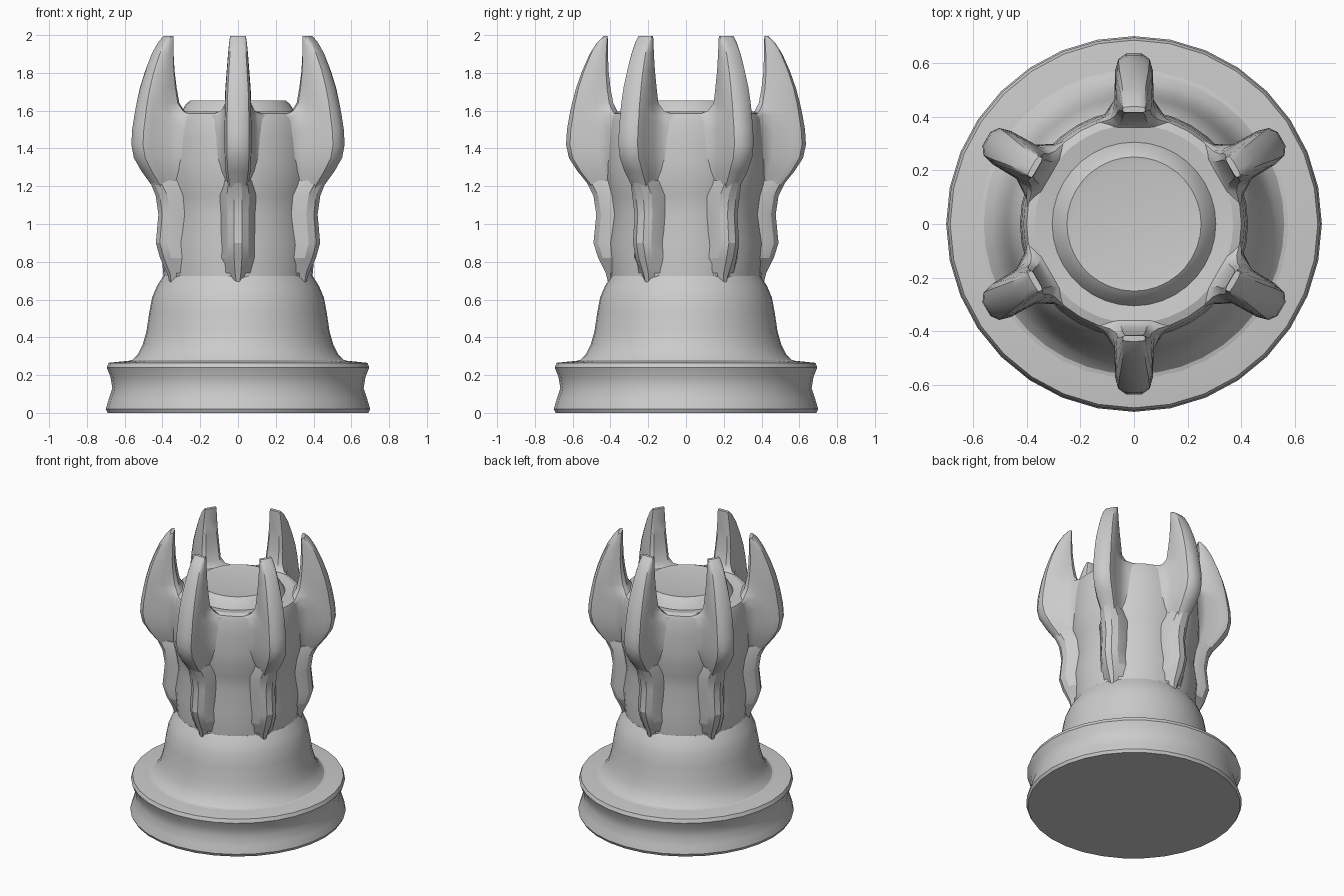
import bpy, bmesh
from math import sin, cos, pi, radians


def finish(name, bm, angle):
    bmesh.ops.recalc_face_normals(bm, faces=bm.faces)
    me = bpy.data.meshes.new(name)
    bm.to_mesh(me)
    bm.free()
    ob = bpy.data.objects.new(name, me)
    bpy.context.collection.objects.link(ob)
    bpy.ops.object.select_all(action='DESELECT')
    ob.select_set(True)
    bpy.context.view_layer.objects.active = ob
    bpy.ops.object.shade_smooth_by_angle(angle=radians(angle))
    return ob


def loft(name, rings, angle):
    """Skin a stack of equally sized point rings and cap both ends."""
    bm = bmesh.new()
    rows = [[bm.verts.new(p) for p in ring] for ring in rings]
    n = len(rows[0])
    for a, b in zip(rows, rows[1:]):
        for i in range(n):
            j = (i + 1) % n
            bm.faces.new((a[i], a[j], b[j], b[i]))
    bm.faces.new(rows[0])
    bm.faces.new(rows[-1])
    return finish(name, bm, angle)


def lathe(name, profile, sides=32, angle=30):
    rings = [[(r * cos(2 * pi * i / sides), r * sin(2 * pi * i / sides), z)
              for i in range(sides)] for r, z in profile]
    return loft(name, rings, angle)


# Foot with a hollowed edge
lathe("foot", [(0.69, 0), (0.70, 0.02), (0.685, 0.07), (0.665, 0.13),
               (0.675, 0.19), (0.695, 0.24), (0.685, 0.265), (0.54, 0.28)])

# Bell-shaped skirt
lathe("skirt", [(0.60, 0.27), (0.56, 0.28), (0.53, 0.31), (0.505, 0.36),
                (0.485, 0.43), (0.47, 0.53), (0.455, 0.61), (0.43, 0.67),
                (0.395, 0.725)], 40)

# Waist and cup, with a shallow groove around the raised disc
lathe("tower", [(0.395, 0.70), (0.395, 0.73), (0.41, 0.90), (0.39, 1.05),
                (0.405, 1.15), (0.42, 1.23), (0.425, 1.32), (0.42, 1.45),
                (0.412, 1.55), (0.40, 1.585), (0.37, 1.595), (0.305, 1.585),
                (0.275, 1.635), (0.25, 1.655), (0.22, 1.65)], 36, 25)


def radial(points, z, a):
    return [(r * cos(a) - t * sin(a), r * sin(a) + t * cos(a), z) for r, t in points]


# Claw sections: height, outer radius, inner radius, half width, root half width
CLAW = [(1.12, 0.47, 0.34, 0.03, 0.05), (1.20, 0.51, 0.34, 0.055, 0.11),
        (1.28, 0.575, 0.34, 0.068, 0.15), (1.35, 0.62, 0.34, 0.072, 0.17),
        (1.42, 0.635, 0.34, 0.073, 0.17), (1.50, 0.63, 0.34, 0.073, 0.165),
        (1.575, 0.617, 0.345, 0.072, 0.15), (1.60, 0.612, 0.365, 0.071, 0.09),
        (1.64, 0.603, 0.385, 0.07, 0.066), (1.72, 0.582, 0.40, 0.067, 0.062),
        (1.81, 0.55, 0.41, 0.06, 0.055), (1.90, 0.51, 0.413, 0.053, 0.048),
        (1.96, 0.472, 0.413, 0.047, 0.043), (1.995, 0.437, 0.415, 0.042, 0.04)]


def claw_section(ro, ri, w, root):
    d = ro - ri
    neck = ri + 0.42 * d
    half = [(ri, root * 0.7), (ri + 0.1 * d, root), (ri + 0.22 * d, (root + w) / 2 - (root - w) * 0.1),
            (neck, w), (ro - 0.22 * d, w * 0.97), (ro - 0.07 * d, w * 0.8), (ro, w * 0.4)]
    return half + [(r, -t) for r, t in reversed(half)]


# Rib sections below the claws: height, ridge radius, half width
RIB = [(0.66, 0.405, 0.015), (0.74, 0.425, 0.05), (0.82, 0.465, 0.068),
       (0.90, 0.49, 0.07), (1.05, 0.475, 0.068), (1.15, 0.49, 0.075),
       (1.23, 0.53, 0.06)]

# Six claws and ribs around the tower
for k in range(6):
    a = radians(30 + 60 * k)
    loft(f"claw_{k + 1}", [radial(claw_section(ro, ri, w, root), z, a)
                           for z, ro, ri, w, root in CLAW], 35)
    loft(f"rib_{k + 1}", [radial([(0.34, w * 1.4), (0.39, w * 1.3), (r - 0.025, w * 0.8), (r, w * 0.3),
                                  (r, -w * 0.3), (r - 0.025, -w * 0.8), (0.39, -w * 1.3), (0.34, -w * 1.4)], z, a)
                          for z, r, w in RIB], 20)
